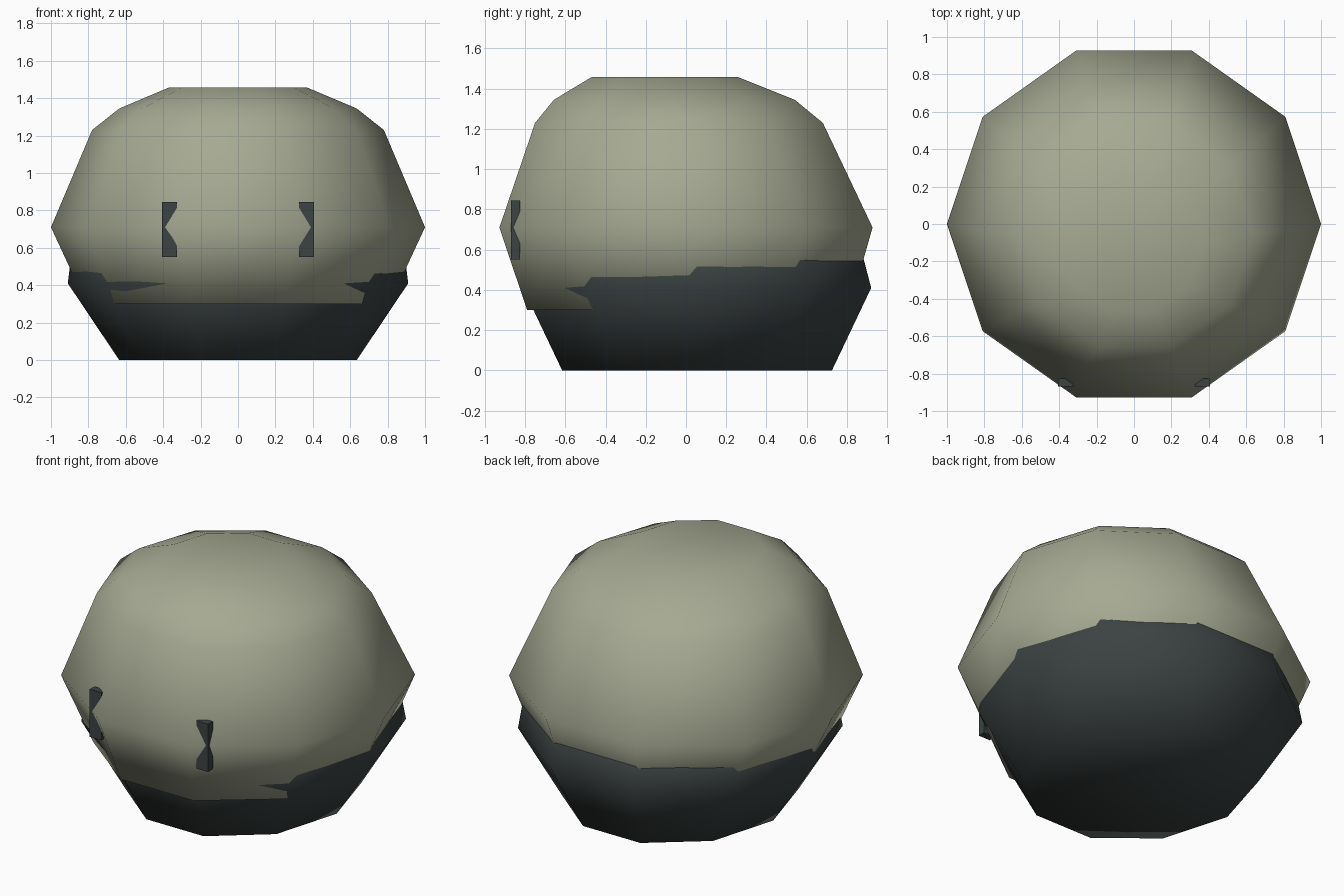
import bpy, bmesh
from math import sin, cos, pi

if "Cube" in bpy.data.objects:
    bpy.data.objects.remove(bpy.data.objects["Cube"])

SIDES = 10


def material(name, rgb):
    m = bpy.data.materials.new(name)
    m.diffuse_color = (*rgb, 1)
    m.use_nodes = True
    m.node_tree.nodes["Principled BSDF"].inputs["Base Color"].default_value = m.diffuse_color
    return m


def finish(name, bm, mat, smooth):
    bmesh.ops.recalc_face_normals(bm, faces=bm.faces)
    for f in bm.faces:
        f.smooth = smooth
    mesh = bpy.data.meshes.new(name)
    bm.to_mesh(mesh)
    bm.free()
    mesh.materials.append(mat)
    ob = bpy.data.objects.new(name, mesh)
    bpy.context.collection.objects.link(ob)
    return ob


def loft(name, rings, mat):
    """Ten-sided loft; ring = (z, x radius, y centre, front y radius, back y radius)."""
    bm = bmesh.new()
    loops = []
    for z, rx, cy, rf, rb in rings:
        loop = []
        for i in range(SIDES):
            a = 2 * pi * i / SIDES
            ry = rb if sin(a) > 0 else rf
            loop.append(bm.verts.new((rx * cos(a), cy + ry * sin(a), z)))
        loops.append(loop)
    for lo, hi in zip(loops, loops[1:]):
        for i in range(SIDES):
            j = (i + 1) % SIDES
            bm.faces.new((lo[i], lo[j], hi[j], hi[i]))
    bm.faces.new(loops[0][::-1])
    bm.faces.new(loops[-1])
    return finish(name, bm, mat, True)


def box(name, lo, hi, mat):
    bm = bmesh.new()
    bmesh.ops.create_cube(bm, size=1)
    for v in bm.verts:
        v.co = [hi[k] if v.co[k] > 0 else lo[k] for k in range(3)]
    return finish(name, bm, mat, False)


olive = material("olive", (0.38, 0.40, 0.29))
dark = material("dark_grey", (0.045, 0.055, 0.055))

# Rounded upper shell, leaning forward towards the top
loft("upper_shell", [
    (0.30, 0.81, 0.03, 0.862, 0.82),
    (0.71, 1.00, 0.0, 0.975, 0.975),
    (1.23, 0.78, -0.035, 0.752, 0.752),
    (1.345, 0.635, -0.058, 0.629, 0.629),
    (1.457, 0.37, -0.105, 0.384, 0.384),
], olive)

# Dark tapered base, set slightly back, its rim tucked into the shell
loft("lower_base", [
    (0.0, 0.635, 0.055, 0.705, 0.705),
    (0.41, 0.91, 0.055, 0.91, 0.91),
    (0.70, 0.875, 0.055, 0.83, 0.83),
], dark)

# Eye blocks half sunk into the front faces
for side, s in (("left", -1), ("right", 1)):
    x0, x1 = sorted((s * 0.325, s * 0.405))
    box(side + "_eye", (x0, -0.87, 0.55), (x1, -0.825, 0.845), dark)
